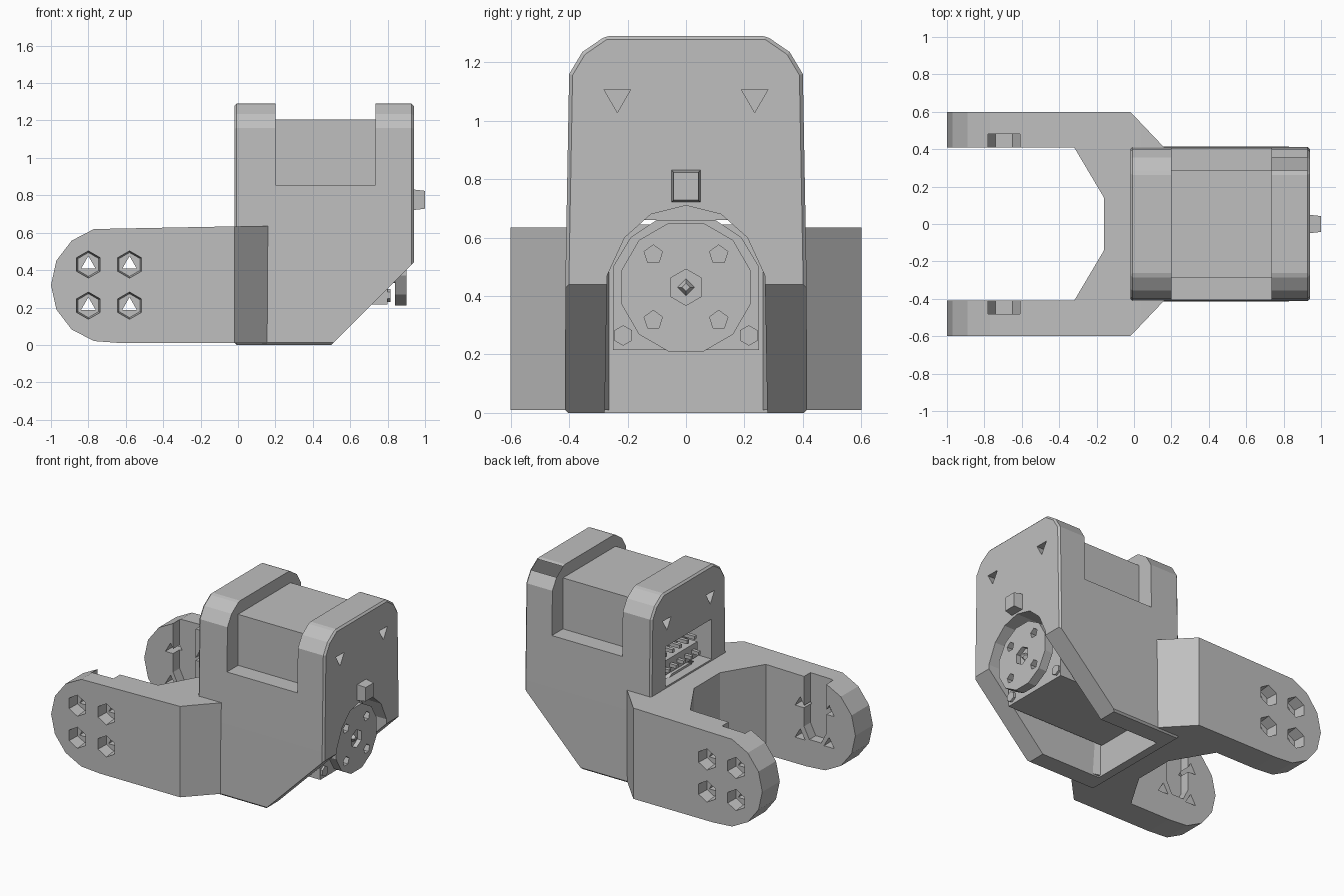
import bpy, bmesh
from math import sin, cos, pi, radians

old = bpy.data.objects.get("Cube")
if old:
    bpy.data.objects.remove(old, do_unlink=True)

grey = bpy.data.materials.new("plain grey")
grey.use_nodes = True
colour = (0.52, 0.52, 0.52, 1)
grey.diffuse_color = colour
bsdf = next(n for n in grey.node_tree.nodes if n.type == 'BSDF_PRINCIPLED')
bsdf.inputs["Base Color"].default_value = colour


def prism(name, pts, axis, lo, hi, end_scale=1.0):
    """Extrude a 2D outline along an axis; end_scale tapers the far end."""
    place = {'x': lambda u, v, d: (d, u, v),
             'y': lambda u, v, d: (u, d, v),
             'z': lambda u, v, d: (u, v, d)}[axis]
    n = len(pts)
    cu, cv = (sum(p[i] for p in pts) / n for i in (0, 1))
    far = [(cu + (u - cu) * end_scale, cv + (v - cv) * end_scale) for u, v in pts]
    bm = bmesh.new()
    a = [bm.verts.new(place(u, v, lo)) for u, v in pts]
    b = [bm.verts.new(place(u, v, hi)) for u, v in far]
    bm.faces.new(a)
    bm.faces.new(b)
    for i in range(n):
        j = (i + 1) % n
        bm.faces.new((a[i], a[j], b[j], b[i]))
    bmesh.ops.recalc_face_normals(bm, faces=bm.faces)
    mesh = bpy.data.meshes.new(name)
    bm.to_mesh(mesh)
    bm.free()
    mesh.materials.append(grey)
    obj = bpy.data.objects.new(name, mesh)
    bpy.context.collection.objects.link(obj)
    return obj


def rect(u0, u1, v0, v1):
    return [(u0, v0), (u1, v0), (u1, v1), (u0, v1)]


def ngon(cu, cv, r, n, start=90):
    s = radians(start)
    return [(cu + r * cos(s + 2 * pi * i / n), cv + r * sin(s + 2 * pi * i / n)) for i in range(n)]


def mirrored(half):
    """Close a symmetric outline given its positive-u half."""
    return half + [(-u, v) for u, v in reversed(half) if abs(u) > 1e-6]


def combine(obj, *args, mode='DIFFERENCE'):
    """Apply a boolean with a temporary prism."""
    tool = prism("cutter", *args)
    tool.hide_render = True
    mod = obj.modifiers.new("cut", 'BOOLEAN')
    mod.operation = mode
    mod.solver = 'EXACT'
    mod.object = tool
    bpy.context.view_layer.objects.active = obj
    bpy.ops.object.modifier_apply(modifier=mod.name)
    bpy.data.objects.remove(tool, do_unlink=True)


# Fork bracket: plan outline trimmed to a rounded side outline
plan = [(-1, .41), (-.32, .41), (-.16, .14), (-.16, -.14), (-.32, -.41), (-1, -.41),
        (-1, -.6), (-.02, -.6), (.17, -.4), (.17, -.3), (.04, -.26),
        (.04, .26), (.17, .3), (.17, .4), (-.02, .6), (-1, .6)]
fork = prism("fork_bracket", plan, 'z', 0.01, 0.635)
arc = [(-.69 + .31 * cos(radians(a)), .32 + .31 * sin(radians(a))) for a in range(105, 256, 25)]
side = [(.3, .64)] + arc + [(-.6, .008), (.3, .005)]
combine(fork, side, 'y', -.8, .8, mode='INTERSECT')

for s in (1, -1):
    # Horn slot on the inner face, open at the top
    slot = [(-.78, .8), (-.78, .28), (-.74, .2), (-.65, .2), (-.61, .28), (-.61, .8)]
    combine(fork, slot, 'y', s * .36, s * .48)
    # Countersunk screw holes
    for x in (-.8, -.58):
        for z in (.21, .43):
            combine(fork, ngon(x, z, .075, 6), 'y', s * .62, s * .52, .85)
            combine(fork, ngon(x, z, .045, 3), 'y', s * .3, s * .56)

# Main housing: chamfered block
section = mirrored([(.415, 0), (.412, .5), (.4, 1.16), (.355, 1.235), (.275, 1.29)])
housing = prism("servo_housing", section, 'x', -.02, .94)
bevel = housing.modifiers.new("soft_edges", 'BEVEL')
bevel.width = 0.012
bevel.segments = 1
bpy.context.view_layer.objects.active = housing
bpy.ops.object.modifier_apply(modifier=bevel.name)

# Lower slope, open channel with an arched mouth, and the waist between end frames
combine(housing, [(.4, -.1), (1.2, .7), (1.2, -.1)], 'y', -.6, .6)
arch = mirrored([(.28, -.1), (.27, .47), (.21, .6), (.12, .68), (0, .71)])
combine(housing, arch, 'x', .05, 1.1)
for s in (1, -1):
    combine(housing, rect(.2, .735, .855, 1.4), 'y', s * .285, s * .6)
combine(housing, rect(.2, .735, 1.205, 1.4), 'y', -.6, .6)

# Triangular screw holes in both end faces and the cable window in the rear
for y in (-.235, .235):
    for lo, hi in ((.8, 1.0), (-.1, .12)):
        combine(housing, ngon(y, 1.08, .052, 3, 270), 'x', lo, hi)
combine(housing, rect(-.25, .25, .645, .92), 'x', -.1, .16)

# Cable connectors inside the window
prism("connector_base", rect(-.21, .21, .66, .76), 'x', .06, .17)
for i in range(5):
    y = -.16 + i * .08
    prism("connector_pin", rect(y - .012, y + .012, .70, .724), 'x', .01, .1)
    prism("connector_pin", rect(y - .012, y + .012, .80, .824), 'x', .04, .17)

# Motor body in the channel, with bolts at its lower corners
body = mirrored([(.25, .215), (.25, .5), (.19, .6), (.1, .66)])
prism("motor_body", body, 'x', .04, .8)
for y in (-.215, .215):
    prism("body_bolt", ngon(y, .265, .035, 6), 'x', .78, .815)

# Output disc with its shaft, screw holes and centre hub
prism("output_shaft", ngon(0, .43, .1, 10), 'x', .78, .86)
disc = prism("output_disc", ngon(0, .43, .228, 12, 75), 'x', .84, .9)
for y in (-.112, .112):
    for z in (.318, .542):
        combine(disc, ngon(y, z, .033, 5), 'x', .86, .95)
combine(disc, ngon(0, .43, .062, 6), 'x', .87, .95)
prism("centre_screw", ngon(0, .43, .035, 4), 'x', .86, .895, .4)

# Indicator tab on the front frame
prism("tab", rect(-.05, .05, .72, .832), 'x', .93, 1.0, .85)
